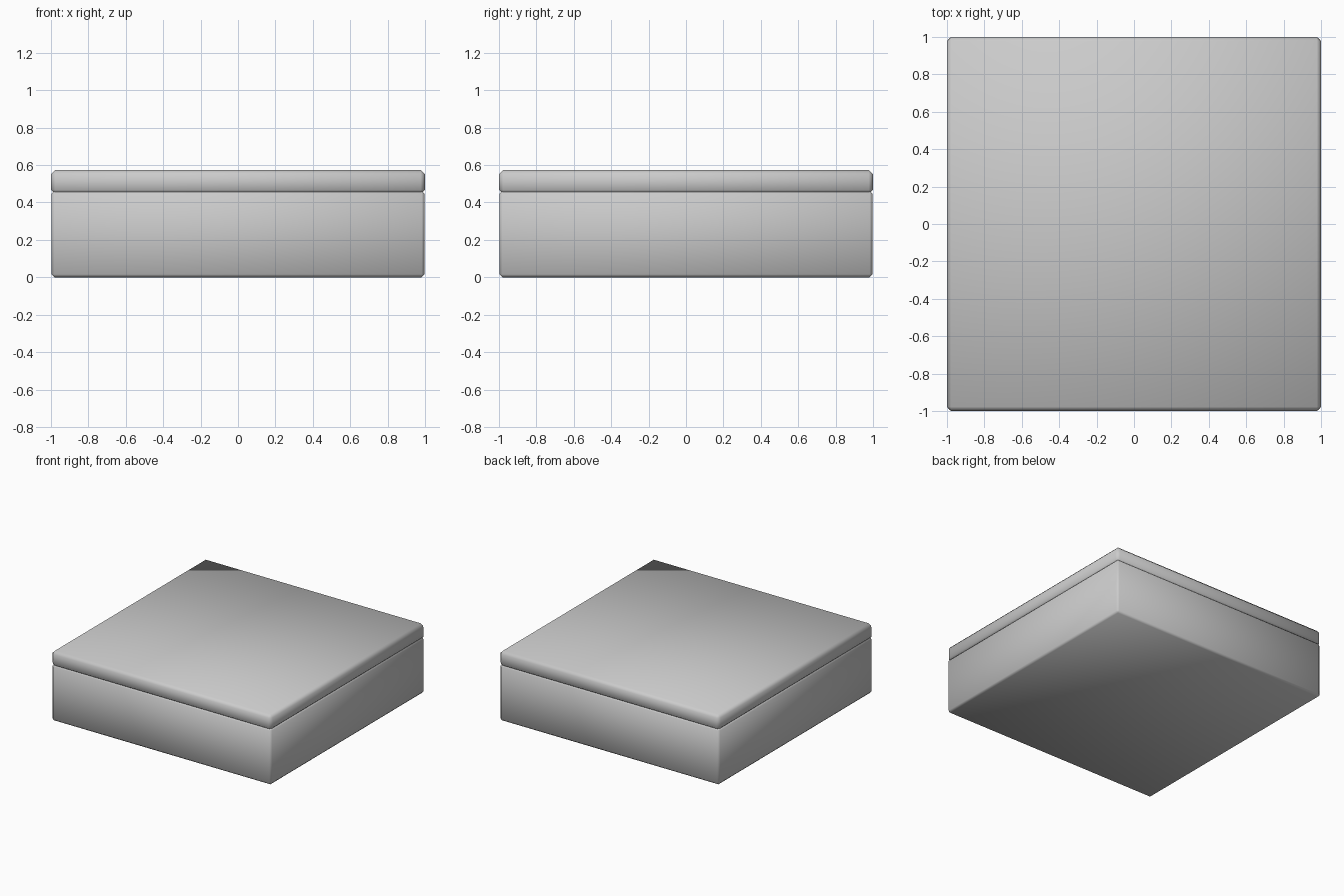
import bpy
import bmesh

if "Cube" in bpy.data.objects:
    bpy.data.objects.remove(bpy.data.objects["Cube"])


def chamfered_slab(name, half, z0, z1, chamfer):
    """Square slab with a single flat chamfer on every edge, smooth shaded."""
    bm = bmesh.new()
    bmesh.ops.create_cube(bm, size=1)
    for v in bm.verts:
        v.co.x *= 2 * half
        v.co.y *= 2 * half
        v.co.z = z1 if v.co.z > 0 else z0
    bmesh.ops.bevel(bm, geom=bm.edges[:], offset=chamfer, segments=1,
                    affect='EDGES', offset_type='OFFSET')
    for f in bm.faces:
        f.smooth = True
    mesh = bpy.data.meshes.new(name)
    bm.to_mesh(mesh)
    bm.free()
    obj = bpy.data.objects.new(name, mesh)
    bpy.context.collection.objects.link(obj)
    return obj


# Deep lower block
chamfered_slab("base_block", 0.998, 0.0, 0.462, 0.016)
# Thin cap slab, slightly sunk so the chamfers meet in a narrow groove
chamfered_slab("top_slab", 1.0, 0.445, 0.573, 0.023)
